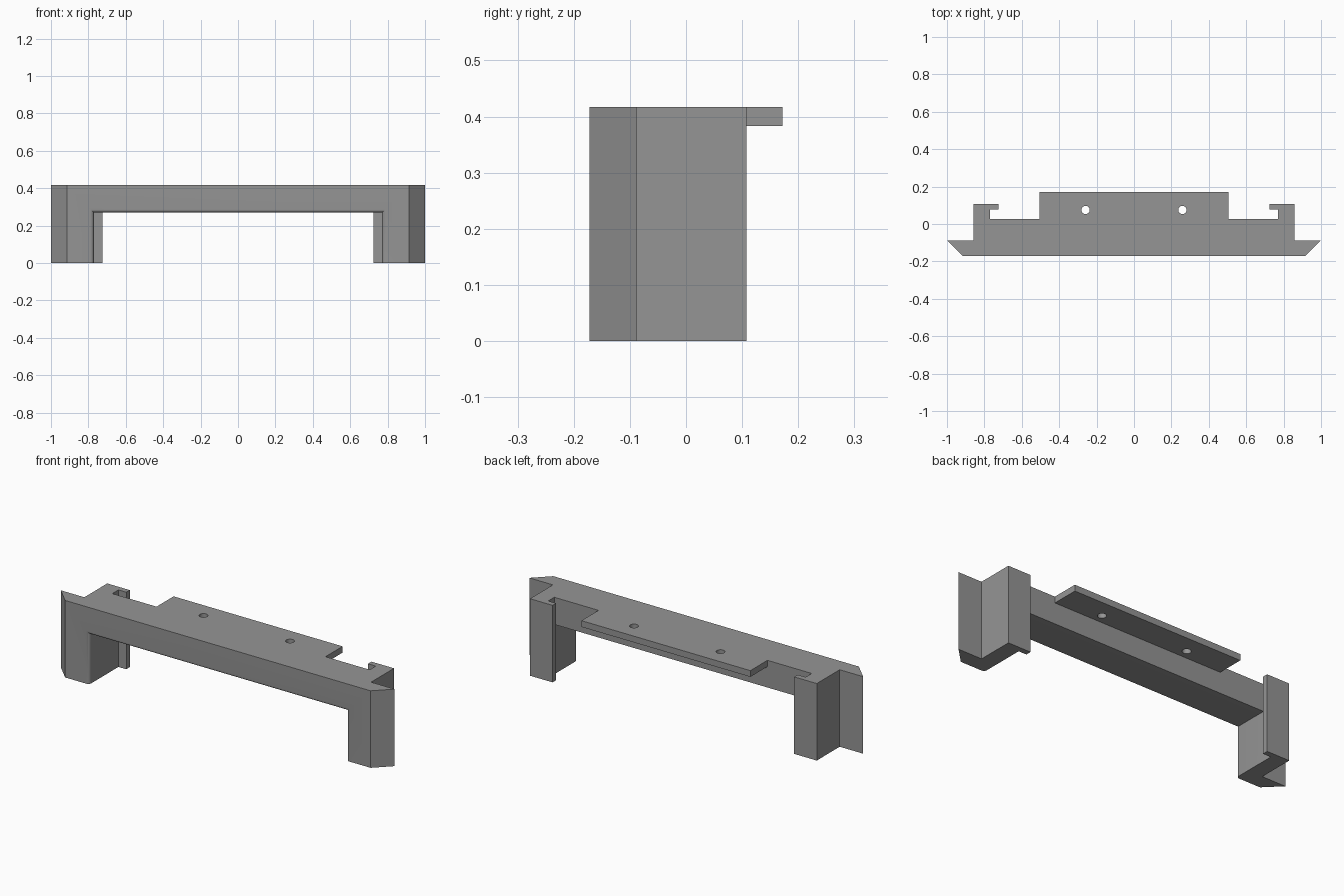
import bpy, bmesh, math

if "Cube" in bpy.data.objects:
    bpy.data.objects.remove(bpy.data.objects["Cube"])

H = 0.417            # overall height
FRONT, BACK = -0.172, 0.172
FLOOR = 0.026        # back face of the cross bar

grey = bpy.data.materials.new("plain grey")
grey.diffuse_color = (0.3, 0.3, 0.3, 1)
grey.use_nodes = True
grey.node_tree.nodes["Principled BSDF"].inputs["Base Color"].default_value = grey.diffuse_color


def loft(name, rings):
    """Solid from a list of matching closed rings of 3D points."""
    bm = bmesh.new()
    loops = [[bm.verts.new(p) for p in ring] for ring in rings]
    n = len(loops[0])
    bm.faces.new(loops[0])
    bm.faces.new(loops[-1])
    for a, b in zip(loops, loops[1:]):
        for i in range(n):
            j = (i + 1) % n
            bm.faces.new((a[i], a[j], b[j], b[i]))
    bmesh.ops.recalc_face_normals(bm, faces=bm.faces)
    mesh = bpy.data.meshes.new(name)
    bm.to_mesh(mesh)
    bm.free()
    mesh.materials.append(grey)
    obj = bpy.data.objects.new(name, mesh)
    bpy.context.collection.objects.link(obj)
    return obj


def prism(name, outline, z0, z1):
    return loft(name, [[(x, y, z) for x, y in outline] for z in (z0, z1)])


def cut(obj, cutter):
    mod = obj.modifiers.new("cut", 'BOOLEAN')
    mod.operation, mod.solver, mod.object = 'DIFFERENCE', 'EXACT', cutter
    bpy.context.view_layer.objects.active = obj
    bpy.ops.object.modifier_apply(modifier=mod.name)
    bpy.data.objects.remove(cutter)


# Body: plan outline with slanted wings and hooked rear arms, mirrored in x
half = [(0.915, FRONT), (1.0, -0.088), (0.859, -0.088), (0.859, 0.108),
        (0.724, 0.108), (0.724, 0.078), (0.771, 0.078), (0.771, FLOOR)]
outline = half + [(-x, y) for x, y in reversed(half)]
body = prism("bracket_body", outline, 0, H)

# Opening between the legs, flaring at the front into a rounded edge
R, STEPS = 0.018, 8
layers = [(0.05, 0.0)]
for i in range(STEPS + 1):
    a = math.pi / 2 * i / STEPS
    layers.append((FRONT + R - R * math.sin(a), R - R * math.cos(a)))
layers.append((FRONT - 0.05, R))
opening = loft("opening_cutter", [
    [(-0.771 - o, y, -0.1), (0.771 + o, y, -0.1),
     (0.771 + o, y, 0.27 + o), (-0.771 - o, y, 0.27 + o)] for y, o in layers])
cut(body, opening)

# Rear mounting plate with two screw holes
plate = prism("mounting_plate", [(-0.506, FLOOR), (0.506, FLOOR),
                                 (0.506, BACK), (-0.506, BACK)], 0.383, H)
for cx in (-0.259, 0.259):
    circle = [(cx + 0.022 * math.cos(t * math.tau / 32),
               0.075 + 0.022 * math.sin(t * math.tau / 32)) for t in range(32)]
    cut(plate, prism("hole_cutter", circle, 0.3, 0.5))

# Smooth the rounded edge and hole walls, keep corners sharp
for obj in (body, plate):
    bpy.ops.object.select_all(action='DESELECT')
    obj.select_set(True)
    bpy.context.view_layer.objects.active = obj
    bpy.ops.object.shade_smooth_by_angle(angle=math.radians(30))
